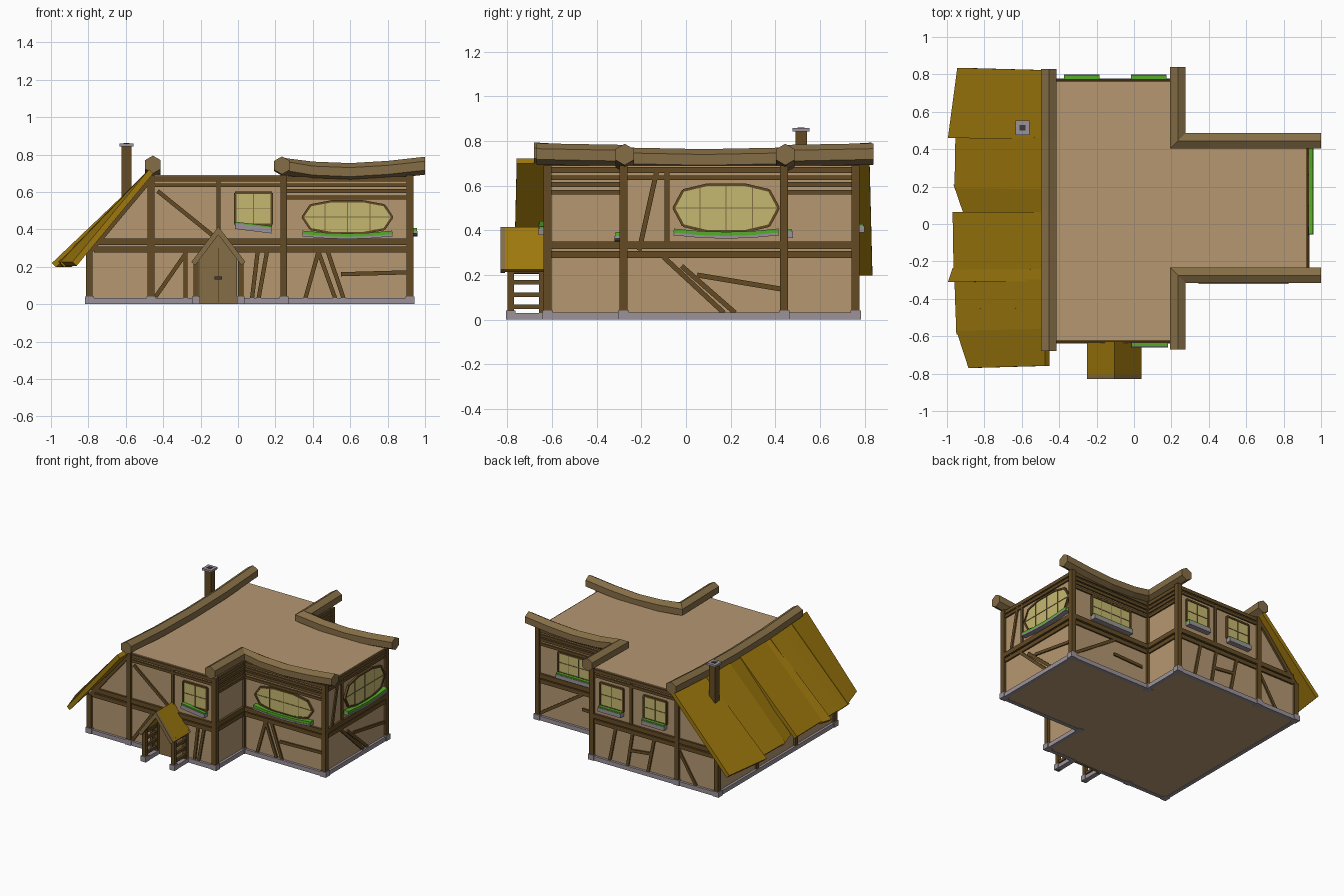
import bpy, bmesh, math
from mathutils import Vector

if "Cube" in bpy.data.objects:
    bpy.data.objects.remove(bpy.data.objects["Cube"])

COL = {
    "plaster": (0.46, 0.31, 0.165), "dark_timber": (0.125, 0.070, 0.018),
    "log_wood": (0.235, 0.155, 0.062), "straw": (0.34, 0.19, 0.004),
    "stone": (0.33, 0.29, 0.32), "window_glass": (0.56, 0.48, 0.16),
    "leaf_green": (0.09, 0.42, 0.02), "handle_dark": (0.05, 0.04, 0.04),
}
MATS = {}
for n, c in COL.items():
    MATS[n] = bpy.data.materials.new(n)
    MATS[n].diffuse_color = (*c, 1)
parts = {}


def part(name, mat):
    return parts.setdefault((name, mat), bmesh.new())


def prism(p, pts, vec):
    """Extrude a 3D polygon along vec."""
    bm, vec = part(*p), Vector(vec)
    a = [bm.verts.new(q) for q in pts]
    b = [bm.verts.new(Vector(q) + vec) for q in pts]
    n = len(a)
    bm.faces.new(a)
    bm.faces.new(b[::-1])
    for i in range(n):
        bm.faces.new((a[i], b[i], b[(i + 1) % n], a[(i + 1) % n]))


def box(p, x0, x1, y0, y1, z0, z1):
    prism(p, [(x0, y0, z0), (x1, y0, z0), (x1, y1, z0), (x0, y1, z0)], (0, 0, z1 - z0))


def plate(p, wall, uz, d0, d1):
    """Polygon drawn on a wall (axis, plane, outward sign), from depth d0 to d1."""
    axis, c, s = wall
    at = lambda u, z: (u, c + s * d0, z) if axis == 'x' else (c + s * d0, u, z)
    h = s * (d1 - d0)
    prism(p, [at(*q) for q in uz], (0, h, 0) if axis == 'x' else (h, 0, 0))


def bar(p, wall, u0, z0, u1, z1, w=0.03, d=0.014, d0=-0.01):
    l = math.hypot(u1 - u0, z1 - z0)
    a, b = -(z1 - z0) / l * w / 2, (u1 - u0) / l * w / 2
    plate(p, wall, [(u0 + a, z0 + b), (u1 + a, z1 + b), (u1 - a, z1 - b), (u0 - a, z0 - b)], d0, d)


def log(name, path, r=0.048):
    """Six-sided beam swept along a path, mitred at corners."""
    bm, path, rings = part(name, "log_wood"), [Vector(q) for q in path], []
    for i, q in enumerate(path):
        d0 = path[max(i, 1)] - path[max(i, 1) - 1]
        j = min(i, len(path) - 2)
        d1 = path[j + 1] - path[j]
        s0 = d0.cross(Vector((0, 0, 1))).normalized()
        s1 = d1.cross(Vector((0, 0, 1))).normalized()
        side = (s0 + s1) / (1 + s0.dot(s1))
        rings.append([bm.verts.new(q + side * r * math.sin(k * math.pi / 3)
                      + Vector((0, 0, r * math.cos(k * math.pi / 3)))) for k in range(6)])
    for a, b in zip(rings, rings[1:]):
        for k in range(6):
            bm.faces.new((a[k], a[(k + 1) % 6], b[(k + 1) % 6], b[k]))
    bm.faces.new(rings[0])
    bm.faces.new(rings[-1][::-1])


# Walls: main block, wing and lean-to
XL, XM, XW, XR = -0.795, -0.465, 0.245, 0.92
YF, YB, WF, WB, H = -0.62, 0.76, -0.28, 0.44, 0.69
WALL = ("walls", "plaster")
box(WALL, XM, XW, YF, YB, 0.002, H)
box(WALL, XW, XR, WF, WB, 0.002, H)
prism(WALL, [(XL, YF, 0.002), (XM, YF, 0.002), (XM, YF, H), (XL, YF, 0.29)], (0, YB - YF, 0))
front, back = ('x', YF, -1), ('x', YB, 1)
wing_front, wing_back, wing_end = ('x', WF, -1), ('x', WB, 1), ('y', XR, 1)
side, left = ('y', XW, 1), ('y', XL, -1)

# Corner posts on stone blocks
TIM = ("timber_frame", "dark_timber")
for x, y, h in [(XL, YF, 0.29), (XL, YB, 0.29), (XM, YF, H), (XM, YB, H), (XW, YF, H), (XW, YB, H),
                (XW, WF, H), (XW, WB, H), (XR, WF, H), (XR, WB, H)]:
    box(TIM, x - 0.018, x + 0.018, y - 0.018, y + 0.018, 0.03, h)
    box(("post_stones", "stone"), x - 0.024, x + 0.024, y - 0.024, y + 0.024, 0, 0.04)

# Sill stones and horizontal rails on every wall
spans = [(front, XM, XW), (back, XM, XW), (wing_front, XW, XR), (wing_back, XW, XR),
         (wing_end, WF, WB), (side, YF, WF), (side, WB, YB)]
for w, u0, u1 in spans:
    rails = [(0.292, 0.03), (0.333, 0.034), (0.635, 0.02), (0.67, 0.026)]
    if w in (side, wing_front, wing_back):
        rails += [(0.57, 0.02), (0.605, 0.022)]
    for z, h in rails:
        bar(TIM, w, u0, z, u1, z, h, 0.016 if h > 0.03 else 0.011)
for w in (front, back):
    for z, h in [(0.292, 0.03), (0.333, 0.034)]:
        bar(TIM, w, -0.77, z, XM, z, h)
    bar(TIM, w, XL, 0.28, XM, 0.675, 0.03)
bar(TIM, left, YF, 0.265, YB, 0.265, 0.03)
for y in (-0.16, 0.3):
    bar(TIM, left, y, 0.03, y, 0.26)
for w, u0, u1 in spans + [(front, XL, XM), (back, XL, XM), (left, YF, YB)]:
    if w == front and u0 == XM:      # leave a gap at the door
        bar(("sill_stones", "stone"), w, u0, 0.016, -0.22, 0.016, 0.032, 0.018)
        u0 = 0.01
    bar(("sill_stones", "stone"), w, u0, 0.016, u1, 0.016, 0.032, 0.018)

# Braces and studs
braces = {
    front: [(-0.43, 0.605, -0.12, 0.355), (-0.105, 0.35, -0.105, 0.68), (-0.28, 0.03, -0.28, 0.28),
            (-0.44, 0.04, -0.28, 0.27), (0.075, 0.03, 0.105, 0.28), (0.11, 0.03, 0.155, 0.28)],
    wing_front: [(0.36, 0.03, 0.43, 0.28), (0.43, 0.28, 0.52, 0.03), (0.48, 0.28, 0.565, 0.03),
                 (0.55, 0.16, 0.91, 0.17)],
    wing_end: [(-0.1, 0.28, 0.17, 0.03), (-0.02, 0.24, 0.22, 0.03), (0.05, 0.2, 0.44, 0.135),
               (-0.085, 0.35, -0.085, 0.68), (-0.21, 0.31, -0.13, 0.67)],
    back: [(-0.05, 0.03, -0.09, 0.28), (0.05, 0.28, 0.1, 0.03), (-0.22, 0.03, -0.27, 0.28),
           (-0.24, 0.17, -0.07, 0.15), (-0.62, 0.03, -0.47, 0.27), (-0.08, 0.35, -0.08, 0.65)],
    wing_back: [(0.3, 0.16, 0.55, 0.17), (0.55, 0.28, 0.9, 0.05)],
}
for w, lines in braces.items():
    for l in lines:
        bar(TIM, w, *l, 0.022, 0.010)


def window(w, u, z, hu, hz, octagon=False, tilt=0.0):
    """Pane with frame, glazing bars and a planted sill box."""
    if octagon:
        ring = [(-1, 0), (-0.82, 0.75), (-0.35, 1), (0.35, 1), (0.82, 0.75),
                (1, 0), (0.82, -0.75), (0.35, -1), (-0.35, -1), (-0.82, -0.75)]
    else:
        ring = [(-1, 1), (1, 1), (1, -1), (-1, -1)]
    ring = [(u + a * hu, z + b * hz) for a, b in ring]
    plate(("window_panes", "window_glass"), w, ring, -0.005, 0.009)
    for a, b in zip(ring, ring[1:] + ring[:1]):
        bar(("window_frames", "dark_timber"), w, *a, *b, 0.012, 0.015)
    fb = ("glazing_bars", "log_wood")
    bar(fb, w, u - hu, z, u + hu, z, 0.005, 0.012)
    for k in ((-0.5, 0, 0.5) if hu > 0.12 else (0,)):
        bar(fb, w, u + k * hu, z - hz * 0.93, u + k * hu, z + hz * 0.93, 0.005, 0.012)
    zb, sag = z - hz - 0.012, 0.015 if octagon else 0
    n = 4 if octagon else 1
    f = lambda t: (u + hu * t, zb + sag * (t * t - 0.4) - tilt * t)
    for i in range(n):
        a, b = f(-1 + 2 * i / n), f(-1 + 2 * (i + 1) / n)
        bar(("window_boxes", "stone"), w, a[0], a[1] - 0.008, b[0], b[1] - 0.008,
            0.012 if octagon else 0.03, 0.04)
        bar(("box_plants", "leaf_green"), w, a[0], a[1] + 0.007, b[0], b[1] + 0.007, 0.018, 0.036)


window(front, 0.083, 0.51, 0.098, 0.085, tilt=0.012)
window(back, 0.08, 0.51, 0.095, 0.085)
window(back, -0.28, 0.51, 0.095, 0.085)
window(wing_back, 0.58, 0.475, 0.17, 0.075)
window(wing_front, 0.585, 0.465, 0.24, 0.085, True)
window(wing_end, 0.18, 0.50, 0.235, 0.105, True)

# Sagging wall-top logs
log("ridge_log", [(-0.455, y, 0.716 + 0.045 * ((y - 0.08) / 0.75) ** 2 * 0.65)
                  for y in (-0.68, -0.3, 0.08, 0.45, 0.83)])
for s, yc, ye in ((-1, -0.275, -0.67), (1, 0.445, 0.84)):
    log("wing_log", [(0.235, ye, 0.742), (0.235, yc, 0.735), (0.4, yc, 0.714),
                     (0.6, yc, 0.706), (0.8, yc, 0.718), (1.0, yc, 0.74)])

# Lean-to roof of uneven thatch boards: (y, eave x) at each edge
boards = [(0.835, -0.945, 0.46, -0.995), (0.47, -0.955, 0.19, -0.96), (0.21, -0.965, 0.05, -0.91),
          (0.065, -0.97, -0.245, -0.965), (-0.235, -0.97, -0.31, -0.995),
          (-0.30, -0.96, -0.455, -0.955), (-0.44, -0.955, -0.59, -0.95), (-0.57, -0.95, -0.77, -0.885)]
for i, (ya, xa, yb, xb) in enumerate(boards):
    k = 0.006 * (i % 2)
    prism(("lean_to_roof", "straw"), [(xa, ya, 0.22 + k), (xb, yb, 0.22 + k),
          (-0.475, yb * 0.985, 0.715 + k), (-0.475, ya * 0.985, 0.715 + k)], (0.022, 0, -0.022))

# Chimney
box(("chimney", "dark_timber"), -0.622, -0.57, 0.49, 0.542, 0.5, 0.846)
box(("chimney_cap", "stone"), -0.634, -0.558, 0.477, 0.553, 0.843, 0.858)
box(("chimney_flue", "handle_dark"), -0.611, -0.581, 0.5, 0.53, 0.85, 0.861)

# Door and porch, mirrored about its ridge
PX = -0.105
plate(("door", "log_wood"), front, [(PX - 0.1, 0.0), (PX + 0.1, 0.0), (PX + 0.1, 0.26),
      (PX, 0.385), (PX - 0.1, 0.26)], 0, 0.018)
bar(("door_gap", "dark_timber"), front, PX, 0.01, PX, 0.3, 0.005, 0.021)
bar(("door_handle", "handle_dark"), front, PX - 0.02, 0.14, PX + 0.02, 0.14, 0.014, 0.03)
for s in (-1, 1):
    xp = PX + s * 0.12
    for y in (-0.785, -0.645):
        box(("porch_posts", "dark_timber"), xp - 0.014, xp + 0.014, y - 0.014, y + 0.014, 0.0, 0.24)
    for z in (0.055, 0.11, 0.165, 0.215):
        box(("porch_slats", "dark_timber"), xp - 0.008, xp + 0.008, -0.785, -0.63, z - 0.008, z + 0.012)
    box(("porch_sill", "stone"), xp - 0.018, xp + 0.018, -0.79, -0.62, 0, 0.03)
    box(("porch_stones", "stone"), xp - 0.021, xp + 0.021, -0.806, -0.764, 0, 0.04)
    slope = lambda y, t: [(PX, y, 0.415), (PX + s * 0.145, y, 0.225),
                          (PX + s * (0.145 - t), y, 0.225 - t * 0.75), (PX, y, 0.415 - t * 2)]
    prism(("porch_roof", "straw"), slope(-0.81, 0.014), (0, 0.2, 0))
    prism(("porch_bargeboards", "log_wood"), slope(-0.83, 0.022), (0, 0.02, 0))

# Turn each part into an object
for (name, mat), bm in parts.items():
    bmesh.ops.recalc_face_normals(bm, faces=bm.faces)
    me = bpy.data.meshes.new(name)
    bm.to_mesh(me)
    bm.free()
    me.materials.append(MATS[mat])
    bpy.context.collection.objects.link(bpy.data.objects.new(name, me))

for m in bpy.data.materials:
    if m.users and not m.is_grease_pencil:
        m.use_nodes = True
        m.node_tree.nodes["Principled BSDF"].inputs["Base Color"].default_value = m.diffuse_color
